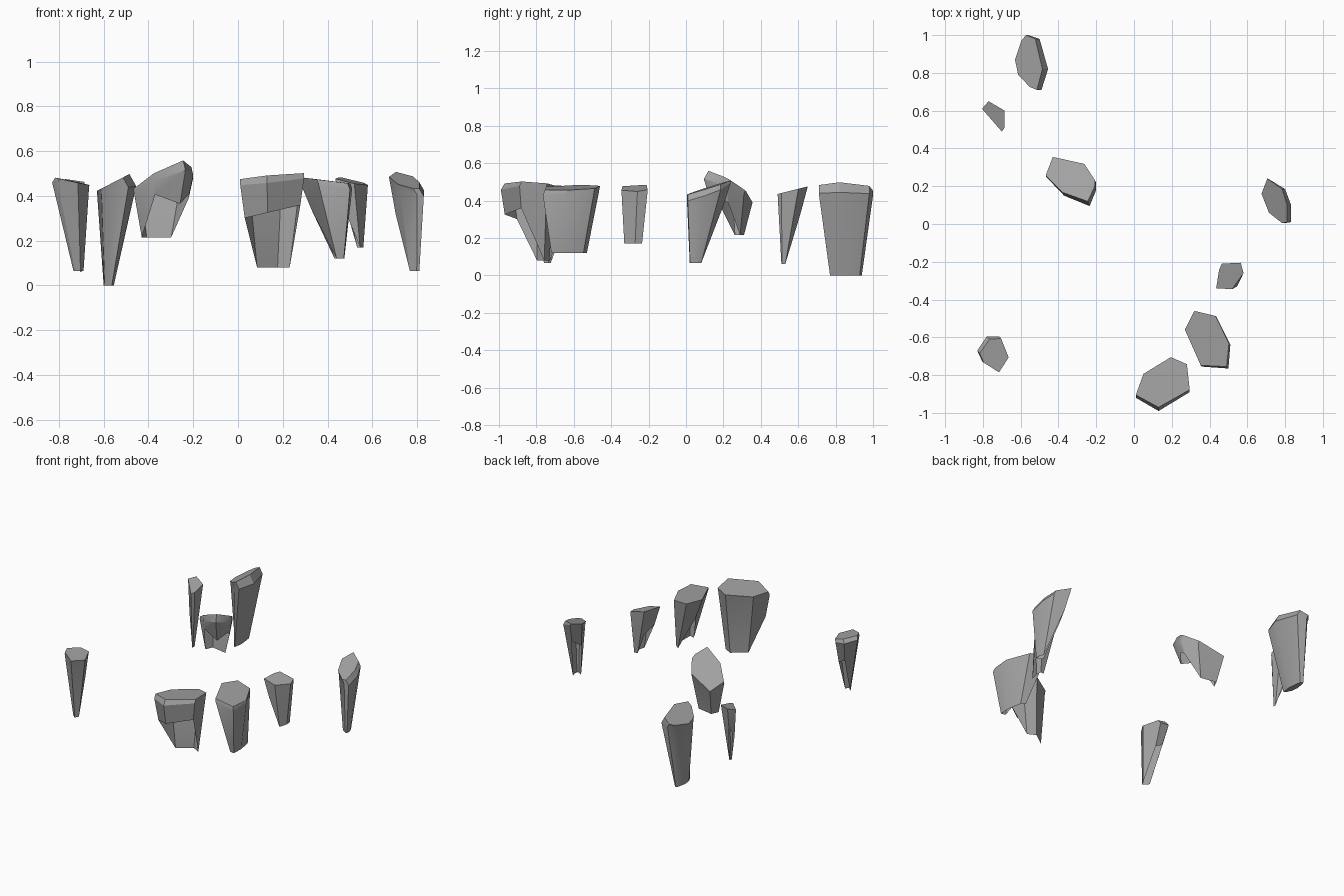
import bpy, bmesh, math
from mathutils import Vector

old = bpy.data.objects.get("Cube")
if old:
    bpy.data.objects.remove(old, do_unlink=True)

stone = bpy.data.materials.new("grey_stone")
stone.use_nodes = True
GREY = (0.36, 0.36, 0.36, 1)
stone.diffuse_color = GREY
stone.node_tree.nodes["Principled BSDF"].inputs["Base Color"].default_value = GREY


def shard(name, rim, top, foot, foot_z, shift=(0, 0), drop=0.0, short=None):
    """Tapered open shell with a tilted cap.
    top: cap height and its x, y slopes; foot: x0, x1, y0, y1 of the lower end;
    shift, drop: chamfer on one side; short: wall length of broken corners."""
    short = short or {}
    xs, ys = zip(*rim)
    x0, x1, y0, y1 = min(xs), max(xs), min(ys), max(ys)
    centre = Vector(((x0 + x1) / 2, (y0 + y1) / 2))
    move = Vector(shift)
    along = [-(Vector(p).dot(move)) for p in rim]
    span = (max(along) - min(along)) or 1
    bm = bmesh.new()
    cap, ring, end = [], [], []
    for i, p in enumerate(rim):
        w = (along[i] - min(along)) / span
        off = Vector(p) - centre
        z = top[0] + top[1] * off.x + top[2] * off.y
        c = Vector(p) + move * w
        r = Vector((p[0], p[1], z - drop * w - 0.004))
        u, v = (p[0] - x0) / (x1 - x0), (p[1] - y0) / (y1 - y0)
        f = Vector((foot[0] + u * (foot[1] - foot[0]),
                    foot[2] + v * (foot[3] - foot[2]), foot_z))
        cap.append(bm.verts.new((c.x, c.y, z)))
        ring.append(bm.verts.new(r))
        end.append(bm.verts.new(r.lerp(f, short.get(i, 1.0))))
    bm.faces.new(cap)
    for upper, lower in ((cap, ring), (ring, end)):
        for i in range(len(rim)):
            j = (i + 1) % len(rim)
            bm.faces.new((upper[i], upper[j], lower[j], lower[i]))
    if not short:
        bm.faces.new(end)
    bmesh.ops.recalc_face_normals(bm, faces=bm.faces)
    # the cap must look upward
    bm.faces.ensure_lookup_table()
    bm.normal_update()
    if bm.faces[0].normal.z < 0:
        bmesh.ops.reverse_faces(bm, faces=bm.faces)
    mesh = bpy.data.meshes.new(name)
    bm.to_mesh(mesh)
    bm.free()
    mesh.materials.append(stone)
    obj = bpy.data.objects.new(name, mesh)
    bpy.context.collection.objects.link(obj)
    bpy.ops.object.select_all(action='DESELECT')
    obj.select_set(True)
    bpy.context.view_layer.objects.active = obj
    bpy.ops.object.shade_smooth_by_angle(angle=math.radians(30))


# Back group
shard("back_tall_shard",
      [(-.56, 1), (-.5, .98), (-.455, .82), (-.49, .71), (-.535, .725),
       (-.61, .79), (-.63, .87), (-.59, .97)],
      (.46, .43, 0), (-.6, -.555, .77, .94), 0, (-.03, 0), .05)
shard("back_thin_shard",
      [(-.805, .61), (-.77, .65), (-.685, .6), (-.685, .51), (-.7, .49)],
      (.455, 0, .25), (-.73, -.7, .51, .54), .06, short={0: .5, 1: .35})
shard("middle_broken_shard",
      [(-.43, .355), (-.26, .31), (-.2, .215), (-.2, .18), (-.235, .095),
       (-.37, .15), (-.465, .25)],
      (.475, .245, -.46), (-.43, -.26, .19, .31), .215, (-.01, .025), .04,
      {2: .35, 3: .3, 4: .5, 5: .25})

# Right side
shard("right_shard",
      [(.71, .24), (.8, .185), (.83, .105), (.83, .01), (.8, .005),
       (.72, .06), (.675, .16)],
      (.47, -.05, .3), (.75, .81, .02, .1), .065, (-.02, 0), .03,
      {0: .3, 6: .4})
shard("small_right_shard",
      [(.465, -.21), (.565, -.205), (.58, -.26), (.52, -.345), (.435, -.34),
       (.45, -.245)],
      (.465, -.25, .1), (.525, .56, -.33, -.235), .17, short={4: .4, 5: .6})

# Front group
shard("front_right_shard",
      [(.32, -.46), (.435, -.49), (.51, -.64), (.5, -.765), (.36, -.755),
       (.27, -.56)],
      (.47, -.12, 0), (.42, .475, -.72, -.53), .12, (-.01, .01), .025, {5: .4})
shard("front_wide_shard",
      [(.195, -.705), (.28, -.745), (.295, -.89), (.13, -.99), (.01, -.92),
       (.05, -.8)],
      (.485, .1, -.06), (.06, .24, -.93, -.73), .08, (0, .02), .03,
      {2: .3, 3: .35, 4: .4})

# Left side
shard("left_shard",
      [(-.83, -.67), (-.78, -.595), (-.715, -.595), (-.665, -.705),
       (-.715, -.785), (-.805, -.725)],
      (.465, -.2, 0), (-.735, -.69, -.76, -.7), .065, (.015, -.015), .02,
      {1: .35, 2: .4})
